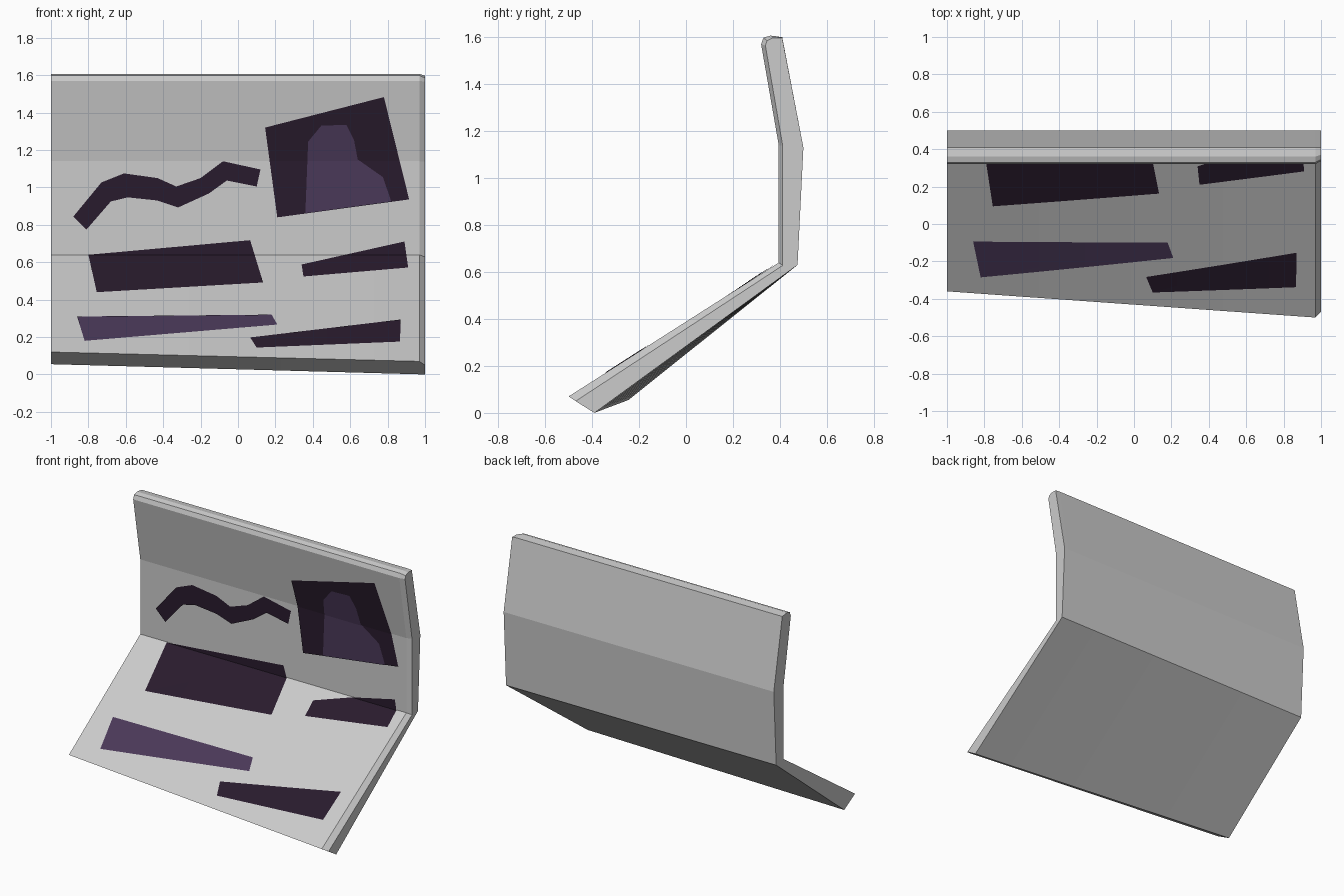
import bpy, bmesh
from mathutils import Vector

if "Cube" in bpy.data.objects:
    bpy.data.objects.remove(bpy.data.objects["Cube"])

FOLD, BEND, TOP = 0.64, 1.14, 1.57      # heights of the creases on the inner side
SLICES = [-1 + 1.97 * i / 8 for i in range(9)]


def lerp(a, b, t):
    return a + (b - a) * t


def front_edge(x):
    """Inner and outer (y, z) of the slanted front edge at x."""
    t = (x + 1) / 1.97
    return ((lerp(-0.36, -0.50, t), lerp(0.12, 0.07, t)),
            (lerp(-0.245, -0.388, t), lerp(0.055, 0.001, t)))


def inner_y(x, z):
    """Depth of the inner surface at a front-view point."""
    if z < FOLD:
        (fy, fz), _ = front_edge(x)
        return lerp(0.395, fy, (FOLD - z) / (FOLD - fz))
    if z < BEND:
        return 0.395
    return lerp(0.395, 0.32, (z - BEND) / (TOP - BEND))


def material(name, rgb):
    m = bpy.data.materials.new(name)
    m.diffuse_color = (*rgb, 1)
    m.use_nodes = True
    m.node_tree.nodes["Principled BSDF"].inputs["Base Color"].default_value = m.diffuse_color
    return m


def finish(bm, name, mat=None):
    me = bpy.data.meshes.new(name)
    bm.to_mesh(me)
    bm.free()
    ob = bpy.data.objects.new(name, me)
    bpy.context.collection.objects.link(ob)
    if mat:
        me.materials.append(mat)
    return ob


# folded body: one bent profile lofted along x, chamfered at the right end
def section(x, end=False):
    inner, outer = front_edge(x)
    upper = [(0.32, TOP), (0.33, 1.598), (0.36, 1.607), (0.41, 1.60)]
    pts = [inner, (0.395, FOLD), (0.395, BEND)] + upper
    if end:
        pts = [(-0.47, 0.05), (0.412, 0.628), (0.412, 1.138), (0.338, 1.565),
               (0.345, 1.585), (0.37, 1.597), (0.41, 1.597)]
        outer = (-0.39, 0.0)
    pts += [(0.50, 1.13), (0.475, 0.63), outer]
    return [(x, y, z) for y, z in pts]


bm = bmesh.new()
rings = [[bm.verts.new(p) for p in section(x)] for x in SLICES]
rings.append([bm.verts.new(p) for p in section(1.0, True)])
n = len(rings[0])
for a, b in zip(rings, rings[1:]):
    for i in range(n):
        j = (i + 1) % n
        bm.faces.new((a[i], a[j], b[j], b[i]))
bm.faces.new(rings[0])
bm.faces.new(rings[-1])
bmesh.ops.recalc_face_normals(bm, faces=bm.faces)
finish(bm, "folded_sheet")


# printed patches: front-view outlines cut at the creases and laid on the surface
def patch(name, outline, mat, lift=0.007):
    bm = bmesh.new()
    bm.faces.new([bm.verts.new((x, 0, z)) for x, z in outline])
    bmesh.ops.triangulate(bm, faces=bm.faces[:])
    cuts = [(Vector((0, 0, z)), Vector((0, 0, 1))) for z in (FOLD, BEND)]
    if min(z for _, z in outline) < FOLD:
        cuts += [(Vector((x, 0, 0)), Vector((1, 0, 0))) for x in SLICES[1:-1]]
    for co, no in cuts:
        bmesh.ops.bisect_plane(bm, geom=bm.verts[:] + bm.edges[:] + bm.faces[:],
                               plane_co=co, plane_no=no)
    for v in bm.verts:
        v.co.y = inner_y(v.co.x, v.co.z) - lift
    bm.normal_update()
    for f in bm.faces:
        if f.normal.y > 0:
            f.normal_flip()
    finish(bm, name, mat)


dark = material("dark_ink", (0.022, 0.011, 0.026))
purple = material("purple_ink", (0.068, 0.040, 0.098))

patch("wavy_ribbon", [(-.88, .845), (-.73, 1.027), (-.61, 1.075), (-.43, 1.05),
                      (-.33, 1.005), (-.2, 1.05), (-.08, 1.14), (.12, 1.096),
                      (.1, 1.005), (-.06, 1.037), (-.155, .968), (-.32, .893),
                      (-.43, .93), (-.59, .947), (-.68, .925), (-.81, .775)], dark)
patch("picture_panel", [(.145, 1.32), (.78, 1.483), (.915, .936), (.21, .84)], dark)
patch("picture_silhouette", [(.36, .862), (.37, .96), (.42, 1.06), (.375, 1.245),
                             (.445, 1.33), (.58, 1.335), (.62, 1.255), (.64, 1.15),
                             (.69, 1.075), (.775, 1.055), (.82, .923)], purple, 0.011)
patch("wide_bar", [(-.8, .64), (.065, .718), (.085, .64), (.134, .492), (-.755, .44)], dark)
patch("right_bar", [(.34, .588), (.89, .711), (.91, .572), (.35, .524)], dark)
patch("purple_bar", [(-.86, .31), (.18, .32), (.21, .267), (-.82, .18)], purple)
patch("lower_bar", [(.065, .198), (.87, .294), (.866, .176), (.1, .144)], dark)
